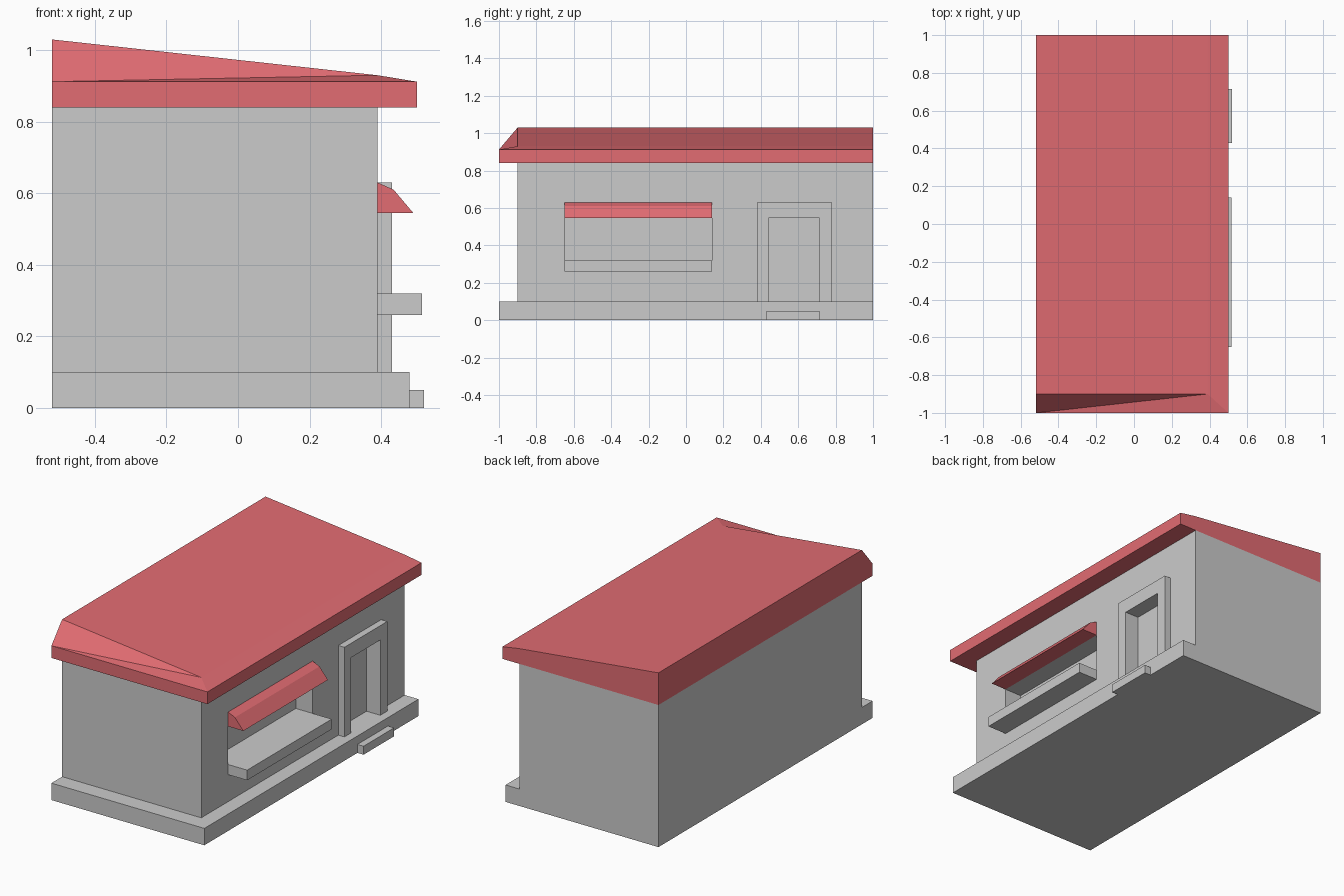
import bpy

if "Cube" in bpy.data.objects:
    bpy.data.objects.remove(bpy.data.objects["Cube"])

red = bpy.data.materials.new("red")
red.diffuse_color = (0.76, 0.15, 0.17, 1)
red.use_nodes = True
red.node_tree.nodes["Principled BSDF"].inputs["Base Color"].default_value = red.diffuse_color


def mesh_object(name, verts, faces, material=None):
    mesh = bpy.data.meshes.new(name)
    mesh.from_pydata(verts, [], faces)
    obj = bpy.data.objects.new(name, mesh)
    bpy.context.collection.objects.link(obj)
    if material:
        mesh.materials.append(material)
    return obj


def prism(name, lower, upper, material=None):
    """Closed solid between two matching counter-clockwise rings."""
    n = len(lower)
    faces = [tuple(reversed(range(n))), tuple(range(n, 2 * n))]
    faces += [(i, (i + 1) % n, (i + 1) % n + n, i + n) for i in range(n)]
    return mesh_object(name, lower + upper, faces, material)


def box(name, x0, x1, y0, y1, z0, z1):
    ring = [(x0, y0), (x1, y0), (x1, y1), (x0, y1)]
    return prism(name, [(x, y, z0) for x, y in ring], [(x, y, z1) for x, y in ring])


# Plinth and door step
box("base", -0.52, 0.48, -1, 1, 0, 0.1)
box("door_step", 0.48, 0.52, 0.43, 0.715, 0, 0.05)

# Walls with window and door recesses
walls = box("walls", -0.52, 0.39, -0.9, 1, 0.1, 0.84)
cutters = [
    box("window_cutter", 0.28, 0.5, -0.65, 0.14, 0.32, 0.545),
    box("door_cutter", 0.34, 0.5, 0.44, 0.715, 0.05, 0.545),
]
for cutter in cutters:
    mod = walls.modifiers.new(cutter.name, 'BOOLEAN')
    mod.operation = 'DIFFERENCE'
    mod.solver = 'EXACT'
    mod.object = cutter
    bpy.context.view_layer.objects.active = walls
    bpy.ops.object.modifier_apply(modifier=mod.name)
    bpy.data.objects.remove(cutter)

# Door surround: an arch profile extruded out of the wall
arch = [(0.38, 0.1), (0.44, 0.1), (0.44, 0.545), (0.715, 0.545),
        (0.715, 0.1), (0.78, 0.1), (0.78, 0.63), (0.38, 0.63)]
prism("door_frame", [(0.39, y, z) for y, z in arch], [(0.43, y, z) for y, z in arch])

# Window sill and bent awning
box("window_sill", 0.39, 0.515, -0.65, 0.14, 0.26, 0.32)
awning = [(0.39, 0.545), (0.39, 0.63), (0.435, 0.61), (0.49, 0.545)]
prism("awning", [(x, -0.65, z) for x, z in awning],
      [(x, 0.14, z) for x, z in awning], red)

# Roof: fascia band, shallow slope and a hipped front end
roof_verts = [
    (-0.52, -1, 0.84), (0.5, -1, 0.84), (0.5, 1, 0.84), (-0.52, 1, 0.84),
    (-0.52, -1, 0.912), (0.5, -1, 0.912), (0.5, 1, 0.912),
    (-0.52, -0.9, 1.03), (-0.52, 1, 1.03),
    (0.39, -0.9, 0.93), (0.39, 1, 0.93),
]
roof_faces = [
    (0, 3, 2, 1), (0, 1, 5, 4), (1, 2, 6, 5), (2, 3, 8, 10, 6), (3, 0, 4, 7, 8),
    (7, 9, 10, 8), (9, 5, 6, 10), (4, 9, 7), (4, 5, 9),
]
mesh_object("roof", roof_verts, roof_faces, red)

# Make all normals point outward
for obj in bpy.data.objects:
    bpy.context.view_layer.objects.active = obj
    bpy.ops.object.mode_set(mode='EDIT')
    bpy.ops.mesh.select_all(action='SELECT')
    bpy.ops.mesh.normals_make_consistent(inside=False)
    bpy.ops.object.mode_set(mode='OBJECT')
